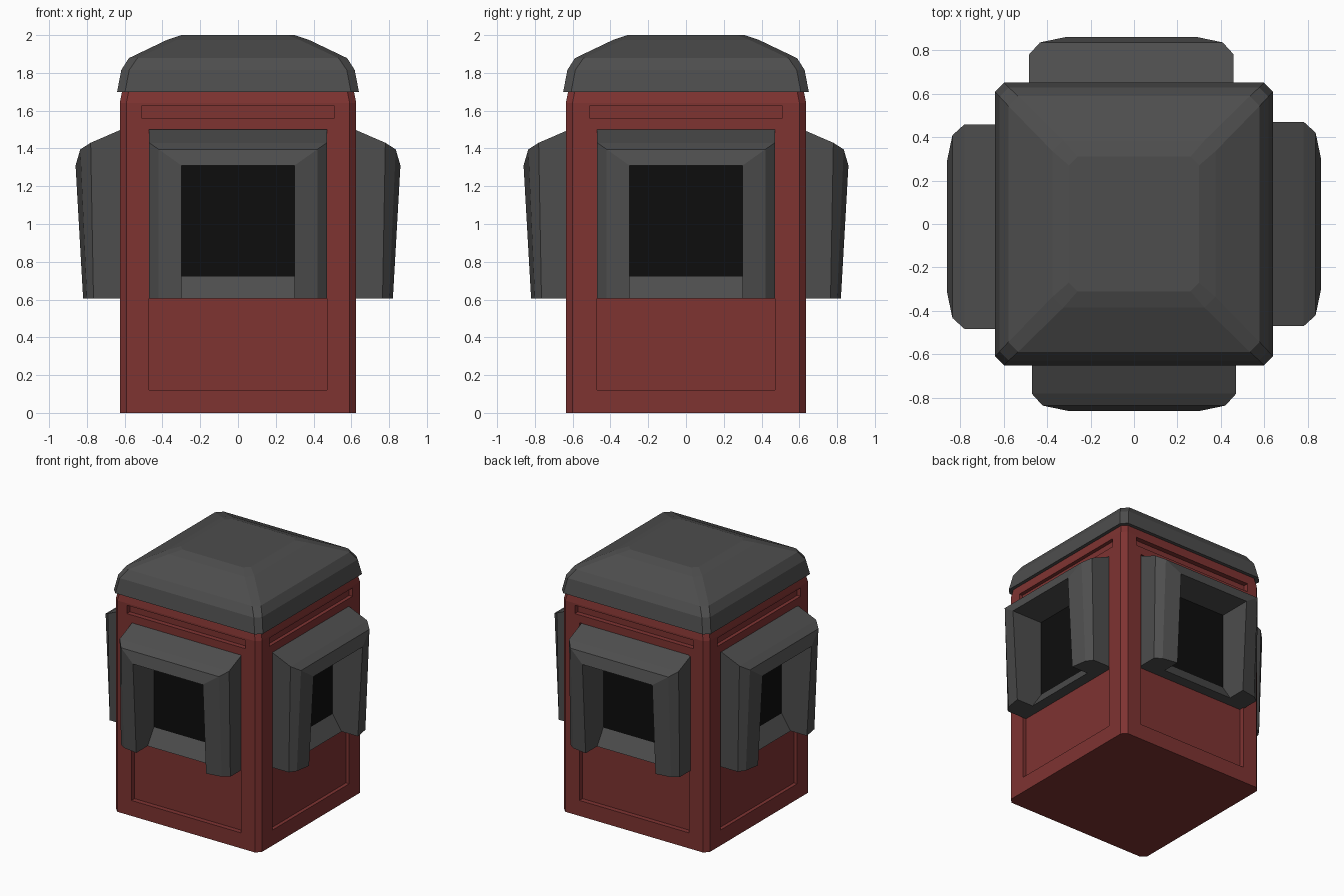
import bpy, bmesh
from math import radians
from mathutils import Matrix

if "Cube" in bpy.data.objects:
    bpy.data.objects.remove(bpy.data.objects["Cube"])


def material(name, rgb):
    m = bpy.data.materials.new(name)
    m.diffuse_color = (*rgb, 1)
    m.use_nodes = True
    m.node_tree.nodes["Principled BSDF"].inputs["Base Color"].default_value = m.diffuse_color
    return m


RED = material("red_paint", (0.21, 0.033, 0.031))
GREY = material("dark_grey", (0.075, 0.075, 0.075))
BLACK = material("black_glass", (0.004, 0.004, 0.004))


def finish(name, bm, mat=None, turn=0, shift=0):
    """Turn a bmesh into an object, rotated by quarter turns about z."""
    bmesh.ops.recalc_face_normals(bm, faces=bm.faces)
    bm.transform(Matrix.Rotation(radians(90 * turn), 4, 'Z') @ Matrix.Translation((shift, 0, 0)))
    me = bpy.data.meshes.new(name)
    bm.to_mesh(me)
    bm.free()
    ob = bpy.data.objects.new(name, me)
    bpy.context.collection.objects.link(ob)
    if mat:
        me.materials.append(mat)
    return ob


def loft(bm, rings):
    """Closed rings of equal length joined into a capped solid."""
    vs = [[bm.verts.new(p) for p in r] for r in rings]
    n = len(vs[0])
    for a, b in zip(vs, vs[1:]):
        for i in range(n):
            j = (i + 1) % n
            bm.faces.new((a[i], a[j], b[j], b[i]))
    bm.faces.new(vs[0])
    bm.faces.new(vs[-1])


def octagon(hx, hy, c, z):
    """Rectangle with cut corners."""
    return [(hx, -hy + c, z), (hx, hy - c, z), (hx - c, hy, z), (-hx + c, hy, z),
            (-hx, hy - c, z), (-hx, -hy + c, z), (-hx + c, -hy, z), (hx - c, -hy, z)]


def box(bm, lo, hi, matrix=Matrix()):
    size = [b - a for a, b in zip(lo, hi)]
    mid = [(a + b) / 2 for a, b in zip(lo, hi)]
    bmesh.ops.create_cube(bm, size=1, matrix=matrix @ Matrix.Translation(mid) @ Matrix.Diagonal((*size, 1)))


# Body with cut corners
bm = bmesh.new()
loft(bm, [octagon(0.626, 0.636, 0.035, 0), octagon(0.626, 0.636, 0.035, 1.64),
          octagon(0.612, 0.622, 0.035, 1.71)])
body = finish("body", bm, RED)

# Recessed panel and slot on every wall
bm = bmesh.new()
for k in range(4):
    rot = Matrix.Rotation(radians(90 * k), 4, 'Z')
    box(bm, (-0.47, -0.75, 0.12), (0.47, -0.598, 1.5), rot)
    box(bm, (-0.51, -0.75, 1.56), (0.51, -0.598, 1.625), rot)
cutter = finish("panel_cutter", bm)
cutter.hide_render = True
mod = body.modifiers.new("panels", 'BOOLEAN')
mod.operation = 'DIFFERENCE'
mod.solver = 'EXACT'
mod.object = cutter
deps = bpy.context.evaluated_depsgraph_get()
cut_mesh = bpy.data.meshes.new_from_object(body.evaluated_get(deps))
body.modifiers.clear()
body.data = cut_mesh
bpy.data.objects.remove(cutter)

# Roof cap
bm = bmesh.new()
roof = [(0.64, 1.70, 0.042), (0.618, 1.815, 0.042), (0.578, 1.878, 0.045),
        (0.375, 1.975, 0.05), (0.3, 2.0, 0.04)]
loft(bm, [octagon(h, h + 0.01, c, z) for h, z, c in roof])
finish("roof", bm, GREY)

# Window surround on each side: section is (half width, depth, height)
bottom = [(0.47, 0.595, 0.605), (0.47, 0.765, 0.605), (0.42, 0.8, 0.605),
          (0.3, 0.82, 0.605), (0.3, 0.595, 0.605)]
top = [(0.47, 0.595, 1.51), (0.47, 0.78, 1.43), (0.42, 0.835, 1.395),
       (0.3, 0.86, 1.31), (0.3, 0.595, 1.31)]
shifts = [0, 0, 0.012, 0.012]
for k, side in enumerate(("front", "right", "back", "left")):
    bm = bmesh.new()
    loft(bm, [[(s * x, -d, z) for x, d, z in ring]
              for s, ring in ((-1, bottom), (-1, top), (1, top), (1, bottom))])
    finish(side + "_window_hood", bm, GREY, k, shifts[k])

    # Sloping sill
    bm = bmesh.new()
    loft(bm, [[(x, -0.598, 0.605), (x, -0.68, 0.605), (x, -0.603, 0.722)] for x in (-0.3, 0.3)])
    finish(side + "_window_sill", bm, GREY, k, shifts[k])

    # Dark glass
    bm = bmesh.new()
    box(bm, (-0.3, -0.603, 0.715), (0.3, -0.59, 1.312))
    finish(side + "_window_glass", bm, BLACK, k, shifts[k])
